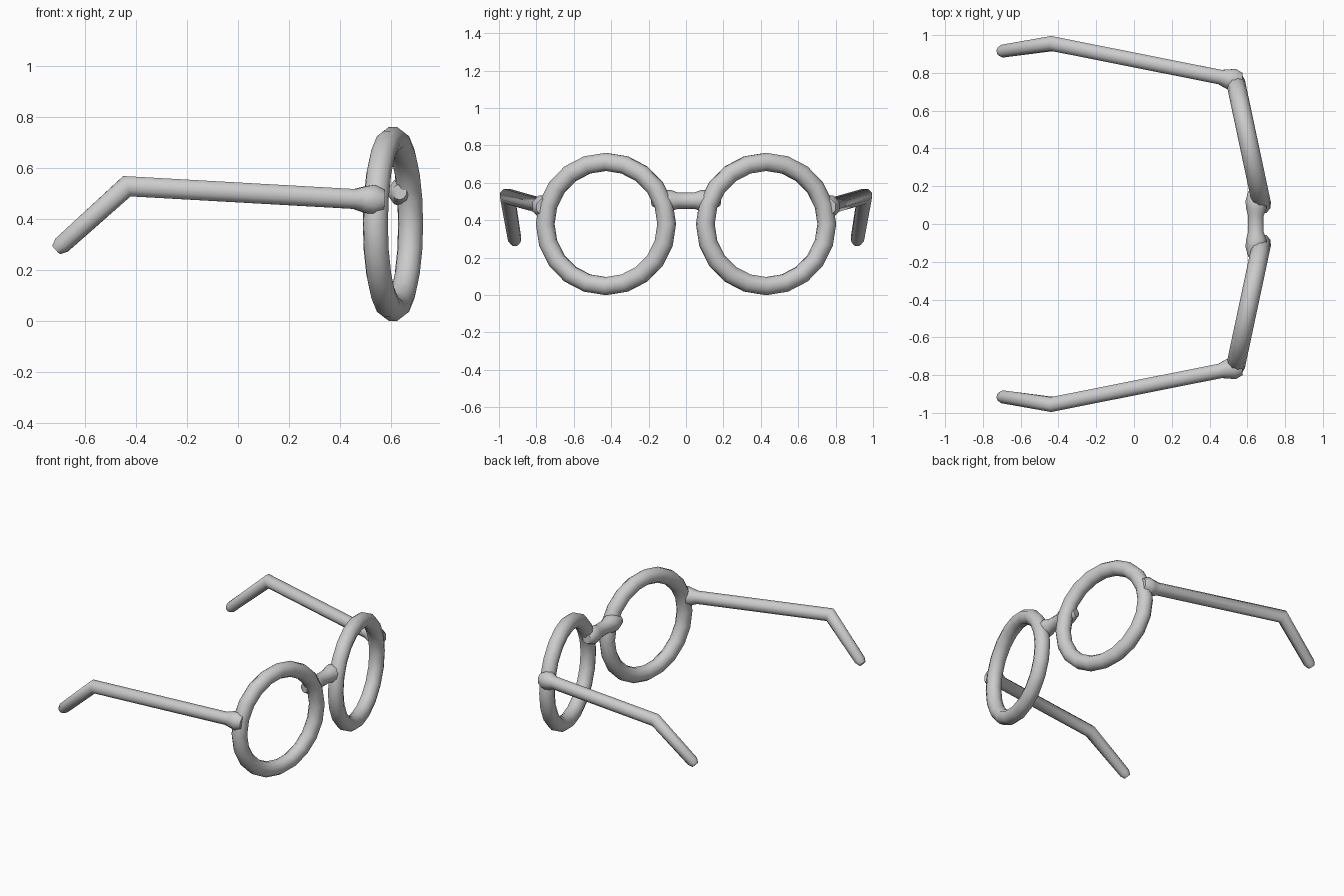
import bpy, bmesh, math
from mathutils import Vector, Matrix

cube = bpy.data.objects.get("Cube")
if cube:
    bpy.data.objects.remove(cube)

grey = bpy.data.materials.new("frame_grey")
grey.use_nodes = True
GREY = (0.6, 0.6, 0.6, 1)
grey.diffuse_color = GREY
grey.node_tree.nodes["Principled BSDF"].inputs["Base Color"].default_value = GREY


def sweep(name, path, radii, sides, closed=False):
    """Round tube along a path, with mitred corners."""
    pts = [Vector(p) for p in path]
    n = len(pts)
    bm = bmesh.new()
    rings = []
    for i, p in enumerate(pts):
        before = pts[i - 1] if closed or i else None
        after = pts[(i + 1) % n] if closed or i < n - 1 else None
        d_in = (p - before).normalized() if before else (after - p).normalized()
        d_out = (after - p).normalized() if after else d_in
        normal = (d_in + d_out).normalized()
        # keep the section upright, or facing the ring axis on closed loops
        up = (pts[0] - pts[n // 4]).cross(pts[0] - pts[n // 2]) if closed else Vector((0, 0, 1))
        side = d_in.cross(up).normalized()
        top = side.cross(d_in)
        ring = []
        for k in range(sides):
            a = 2 * math.pi * (k + 0.5) / sides
            v = radii[i] * (math.cos(a) * side + math.sin(a) * top)
            v -= d_in * (v.dot(normal) / d_in.dot(normal))
            ring.append(bm.verts.new(p + v))
        rings.append(ring)
    for i in range(n if closed else n - 1):
        a, b = rings[i], rings[(i + 1) % n]
        for k in range(sides):
            j = (k + 1) % sides
            bm.faces.new((a[k], a[j], b[j], b[k]))
    if not closed:
        bm.faces.new(rings[0])
        bm.faces.new(rings[-1])
    bmesh.ops.recalc_face_normals(bm, faces=bm.faces)
    mesh = bpy.data.meshes.new(name)
    bm.to_mesh(mesh)
    bm.free()
    mesh.materials.append(grey)
    obj = bpy.data.objects.new(name, mesh)
    bpy.context.collection.objects.link(obj)
    bpy.ops.object.select_all(action="DESELECT")
    obj.select_set(True)
    bpy.context.view_layer.objects.active = obj
    bpy.ops.object.shade_smooth_by_angle(angle=math.radians(60))
    return obj


RIM_R, TUBE_R, SEGMENTS = 0.332, 0.05, 20
WRAP = math.radians(12)

for label, s in (("left", 1), ("right", -1)):
    # round rim, turned back towards the temple
    centre = Vector((0.607, s * 0.428, 0.38))
    outward = Vector((-math.sin(WRAP), s * math.cos(WRAP), 0))
    rim = []
    for i in range(SEGMENTS):
        a = 2 * math.pi * i / SEGMENTS
        rim.append(centre + RIM_R * (math.cos(a) * outward + math.sin(a) * Vector((0, 0, 1))))
    sweep(label + "_rim", rim, [TUBE_R] * SEGMENTS, 10, closed=True)

    # temple arm, flared at the hinge and bent down behind the ear
    arm = [(0.57, s * 0.758, 0.472), (0.53, s * 0.763, 0.474), (0.495, s * 0.768, 0.476),
           (0.455, s * 0.778, 0.478), (-0.435, s * 0.955, 0.528),
           (-0.69, s * 0.916, 0.298), (-0.712, s * 0.914, 0.278)]
    sweep(label + "_arm", arm, [0.045, 0.064, 0.055, 0.042, 0.042, 0.037, 0.024], 8)

# nose bridge, flared into both rims
bridge_y = (-0.18, -0.13, -0.08, -0.045, 0.045, 0.08, 0.13, 0.18)
bridge_x = (0.632, 0.645, 0.647, 0.645, 0.645, 0.647, 0.645, 0.632)
bridge_r = (0.03, 0.058, 0.056, 0.044, 0.044, 0.056, 0.058, 0.03)
sweep("bridge", [(x, y, 0.505) for x, y in zip(bridge_x, bridge_y)], bridge_r, 10)
